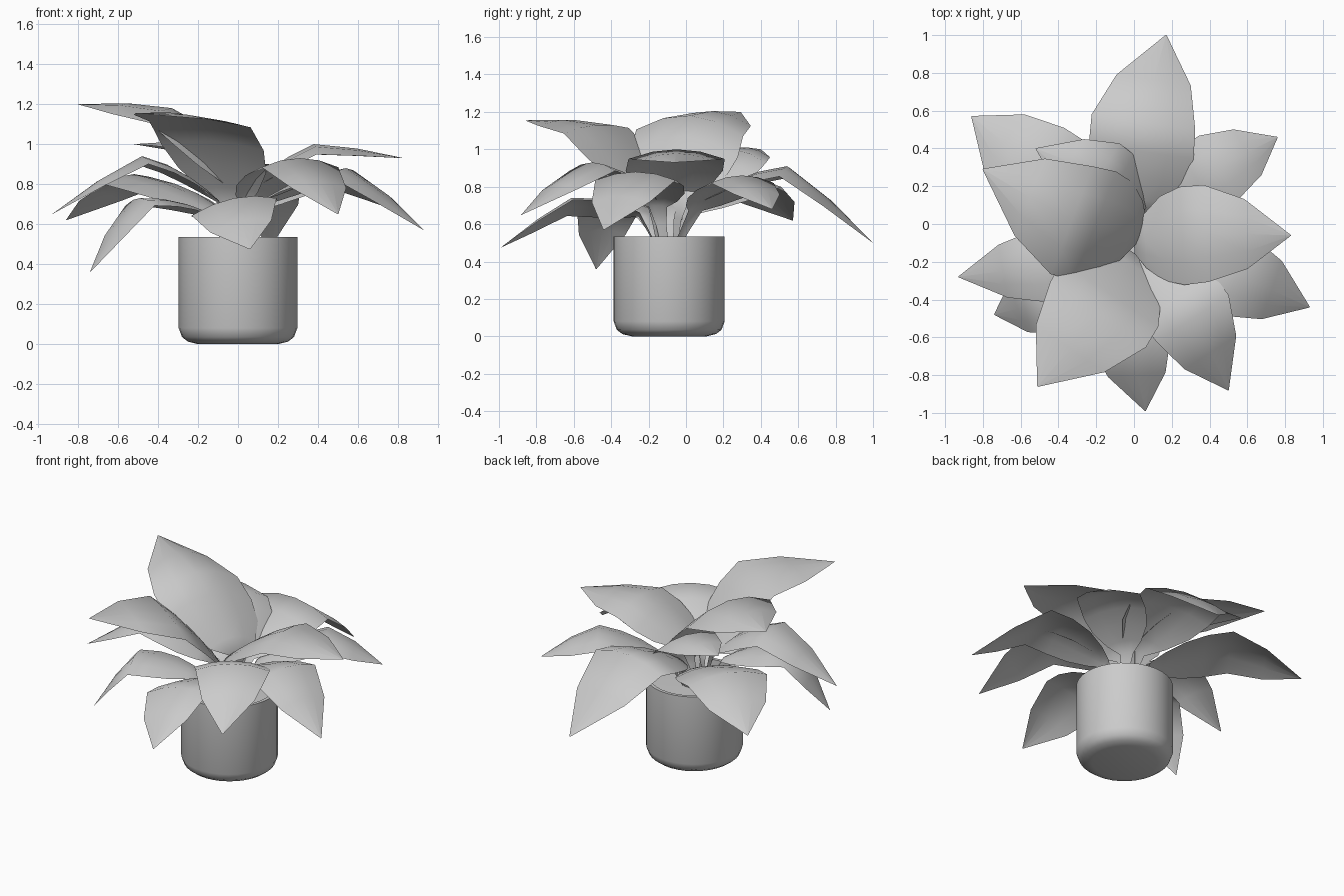
import bpy, bmesh, math
from mathutils import Vector

old = bpy.data.objects.get("Cube")
if old:
    bpy.data.objects.remove(old, do_unlink=True)


def make_material(name, rgb):
    mat = bpy.data.materials.new(name)
    mat.use_nodes = True
    mat.diffuse_color = (*rgb, 1)
    mat.node_tree.nodes["Principled BSDF"].inputs["Base Color"].default_value = (*rgb, 1)
    return mat


grey = make_material("light grey", (0.6, 0.6, 0.6))
POT_CENTRE = Vector((0, -0.09, 0))


def finish(name, bm, location=(0, 0, 0), angle=40):
    mesh = bpy.data.meshes.new(name)
    bm.to_mesh(mesh)
    bm.free()
    mesh.materials.append(grey)
    obj = bpy.data.objects.new(name, mesh)
    obj.location = location
    bpy.context.collection.objects.link(obj)
    bpy.ops.object.select_all(action="DESELECT")
    obj.select_set(True)
    bpy.context.view_layer.objects.active = obj
    bpy.ops.object.shade_smooth_by_angle(angle=math.radians(angle))
    return obj


def lathe(name, profile, sides=32):
    bm = bmesh.new()
    verts = [bm.verts.new((r, 0, z)) for r, z in profile]
    edges = [bm.edges.new(pair) for pair in zip(verts, verts[1:])]
    bmesh.ops.spin(bm, geom=verts + edges, axis=(0, 0, 1), cent=(0, 0, 0),
                   angle=math.tau, steps=sides, use_duplicate=False)
    bmesh.ops.remove_doubles(bm, verts=bm.verts, dist=0.0005)
    bmesh.ops.recalc_face_normals(bm, faces=bm.faces)
    return finish(name, bm, POT_CENTRE)


# Pot with a rounded foot, thin rim and soil
lathe("pot", [(0, 0), (0.2, 0), (0.25, 0.012), (0.28, 0.035), (0.297, 0.08),
              (0.297, 0.535), (0.275, 0.535), (0.275, 0.47)])
lathe("soil", [(0, 0.49), (0.276, 0.48)])

# Blade outline: distance along the midrib, share of the half width
OUTLINE = [(0, 0.22), (0.08, 0.55), (0.2, 0.86), (0.34, 1), (0.5, 0.99),
           (0.74, 0.71), (1, 0.01)]
ACROSS = (-1, -0.5, 0, 0.5, 1)


def midrib(neck, middle, tip, t):
    """Nearly straight rise and fall with a softened bend at the middle."""
    curve = neck * (1 - t) * (1 - 2 * t) + middle * 4 * t * (1 - t) + tip * t * (2 * t - 1)
    if t < 0.5:
        return neck.lerp(middle, 2 * t).lerp(curve, 0.5)
    return middle.lerp(tip, 2 * t - 1).lerp(curve, 0.3)


def leaf(name, neck, middle, tip, half_width, roll=0, droop=0.2):
    neck, middle, tip = Vector(neck), Vector(middle), Vector(tip)
    heading = (tip - neck).to_2d().normalized()
    side = Vector((-heading.y * math.cos(roll), heading.x * math.cos(roll), math.sin(roll)))
    root = POT_CENTRE + Vector((heading.x, heading.y, 0)) * 0.06
    root.z = 0.47

    # Stem first, then the arched blade
    stations = [(root, 0.02), (root.lerp(neck, 0.55), 0.03)]
    stations += [(midrib(neck, middle, tip, t), share * half_width) for t, share in OUTLINE]

    bm = bmesh.new()
    rows = []
    for centre, width in stations:
        rows.append([bm.verts.new(centre + side * width * u
                                  - Vector((0, 0, droop * width * u * u))) for u in ACROSS])
    for low, high in zip(rows, rows[1:]):
        for i in range(len(ACROSS) - 1):
            bm.faces.new((low[i + 1], low[i], high[i], high[i + 1]))
    bmesh.ops.recalc_face_normals(bm, faces=bm.faces)
    bm.normal_update()
    if sum(f.normal.z for f in bm.faces) < 0:
        bmesh.ops.reverse_faces(bm, faces=bm.faces)
    finish(name, bm, angle=80)


# Low and middle leaves
leaf("back_leaf", (0.03, 0.05, 0.71), (0.05, 0.54, 0.91), (0.17, 1, 0.5), 0.28)
leaf("back_left_leaf", (0.1, 0.05, 0.68), (0.45, 0.3, 0.86), (0.76, 0.46, 0.68), 0.2)
leaf("front_left_side_leaf", (0.1, -0.15, 0.7), (0.54, -0.27, 0.88), (0.93, -0.44, 0.57), 0.23)
leaf("front_left_leaf", (0.05, -0.18, 0.72), (0.31, -0.5, 0.93), (0.5, -0.88, 0.65), 0.23)
leaf("front_leaf", (0, -0.25, 0.66), (-0.02, -0.62, 0.73), (0.06, -0.99, 0.475), 0.22, 0.2)
leaf("right_side_leaf", (-0.1, -0.14, 0.72), (-0.48, -0.22, 0.94), (-0.93, -0.28, 0.65), 0.2)
leaf("front_right_leaf", (-0.12, -0.22, 0.64), (-0.49, -0.41, 0.73), (-0.74, -0.48, 0.36), 0.19)
leaf("back_right_leaf", (-0.1, 0.03, 0.67), (-0.52, 0.3, 0.85), (-0.86, 0.57, 0.62), 0.26)

# Upper leaves
leaf("left_upper_leaf", (0, -0.1, 0.75), (0.38, -0.05, 1), (0.83, -0.06, 0.93), 0.26)
leaf("back_upper_leaf", (0.04, 0.05, 0.75), (-0.18, 0.26, 1), (-0.52, 0.4, 1), 0.2, 0.12, 0.25)
leaf("front_upper_leaf", (-0.02, -0.14, 0.7), (-0.19, -0.48, 1.13), (-0.51, -0.86, 1.155), 0.31, -0.05, 0.1)
leaf("right_upper_leaf", (0.04, -0.04, 0.77), (-0.33, 0.02, 1.18), (-0.8, 0.29, 1.2), 0.31, 0.06, 0.3)
